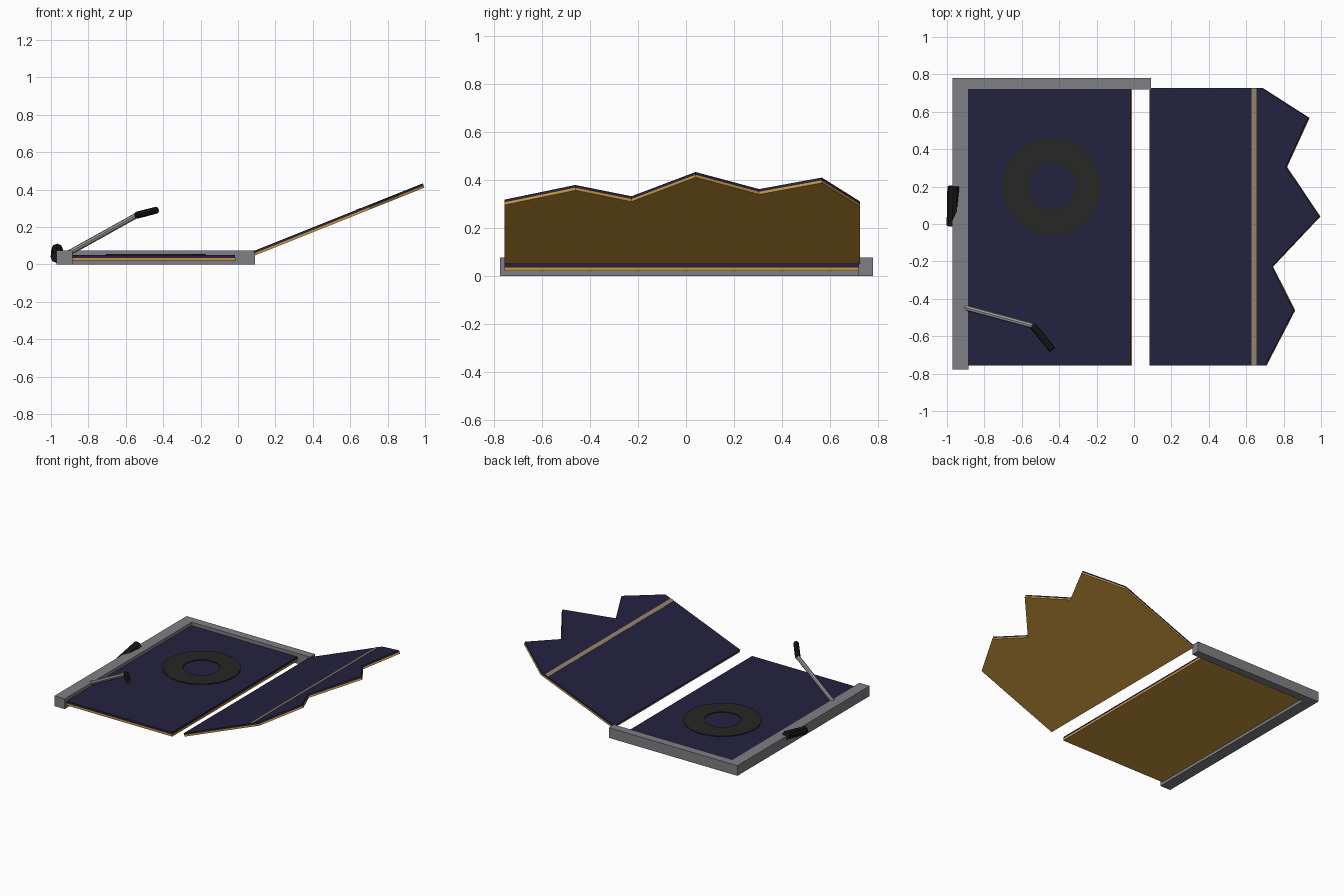
import bpy, bmesh, math
from mathutils import Vector

if "Cube" in bpy.data.objects:
    bpy.data.objects.remove(bpy.data.objects["Cube"])


def material(name, rgb):
    m = bpy.data.materials.new(name)
    m.diffuse_color = (*rgb, 1)
    m.use_nodes = True
    m.node_tree.nodes["Principled BSDF"].inputs["Base Color"].default_value = m.diffuse_color
    return m


GREY = material("frame grey", (0.215, 0.215, 0.232))
NAVY = material("cell navy", (0.017, 0.016, 0.052))
GOLD = material("backing gold", (0.58, 0.30, 0.045))
TAN = material("stripe tan", (0.30, 0.235, 0.14))
RING = material("ring charcoal", (0.020, 0.020, 0.018))
BLACK = material("cable black", (0.009, 0.009, 0.009))
STEEL = material("arm light grey", (0.33, 0.33, 0.34))


def finish(bm, name, mat):
    bmesh.ops.recalc_face_normals(bm, faces=bm.faces[:])
    me = bpy.data.meshes.new(name)
    bm.to_mesh(me)
    bm.free()
    ob = bpy.data.objects.new(name, me)
    me.materials.append(mat)
    bpy.context.collection.objects.link(ob)
    return ob


def slab(name, mat, points, offset):
    """Flat polygon extruded along a vector."""
    bm = bmesh.new()
    face = bm.faces.new([bm.verts.new(p) for p in points])
    res = bmesh.ops.extrude_face_region(bm, geom=[face], use_keep_orig=True)
    verts = [g for g in res["geom"] if isinstance(g, bmesh.types.BMVert)]
    bmesh.ops.translate(bm, vec=offset, verts=verts)
    return finish(bm, name, mat)


def box(name, mat, x0, x1, y0, y1, z0, z1):
    pts = [(x0, y0, z0), (x1, y0, z0), (x1, y1, z0), (x0, y1, z0)]
    return slab(name, mat, pts, (0, 0, z1 - z0))


def rod(name, mat, a, b, r, sides=8):
    a, b = Vector(a), Vector(b)
    bm = bmesh.new()
    bmesh.ops.create_cone(bm, cap_ends=True, segments=sides, radius1=r, radius2=r,
                          depth=(b - a).length)
    rot = (b - a).to_track_quat('Z', 'Y').to_matrix()
    bmesh.ops.rotate(bm, matrix=rot, verts=bm.verts[:])
    bmesh.ops.translate(bm, vec=(a + b) / 2, verts=bm.verts[:])
    return finish(bm, name, mat)


# Remaining L-shaped frame
box("left_frame_bar", GREY, -0.97, -0.885, -0.777, 0.72, 0, 0.076)
box("back_frame_bar", GREY, -0.97, 0.09, 0.72, 0.78, 0, 0.076)

# Flat panel: navy cells on a gold backing
box("flat_panel_backing", GOLD, -0.887, -0.012, -0.757, 0.722, 0.021, 0.036)
box("flat_panel_cells", NAVY, -0.887, -0.015, -0.757, 0.722, 0.036, 0.051)

# Scorched ring on the flat panel
bm = bmesh.new()
N = 24
loops = []
for r, z in ((0.265, 0.050), (0.265, 0.057), (0.125, 0.057), (0.125, 0.050)):
    loops.append([bm.verts.new((-0.44 + r * math.cos(2 * math.pi * i / N),
                                0.2 + r * math.sin(2 * math.pi * i / N), z))
                  for i in range(N)])
for k in range(4):
    a, b = loops[k], loops[(k + 1) % 4]
    for i in range(N):
        j = (i + 1) % N
        bm.faces.new((a[i], a[j], b[j], b[i]))
finish(bm, "ring_mark", RING)

# Tilted panel with a jagged broken edge
X0, Z0, SLOPE = 0.082, 0.071, 0.40
NORMAL = Vector((-SLOPE, 0, 1)).normalized()
OUTLINE = [(X0, -0.757), (0.70, -0.757), (0.853, -0.462), (0.735, -0.228), (0.988, 0.04),
           (0.81, 0.305), (0.93, 0.567), (0.68, 0.727), (X0, 0.727)]


def tilted(pts, lift):
    return [Vector((x, y, Z0 + (x - X0) * SLOPE)) + NORMAL * lift for x, y in pts]


slab("tilted_panel_cells", NAVY, tilted(OUTLINE, 0), NORMAL * -0.012)
slab("tilted_panel_backing", GOLD, tilted(OUTLINE, -0.012), NORMAL * -0.012)
STRIPE = [(0.628, -0.757), (0.655, -0.757), (0.655, 0.727), (0.628, 0.727)]
slab("tilted_panel_stripe", TAN, tilted(STRIPE, 0), NORMAL * 0.002)

# Bent arm and its dark tip
elbow = (-0.54, -0.545, 0.264)
rod("arm_rod", STEEL, (-0.91, -0.445, 0.058), elbow, 0.015)
rod("arm_tip", BLACK, elbow, (-0.437, -0.672, 0.29), 0.019)

# Cable stub on the outer side of the frame
rod("cable_stub", BLACK, (-0.967, 0.2, 0.081), (-0.971, -0.008, 0.039), 0.031)
